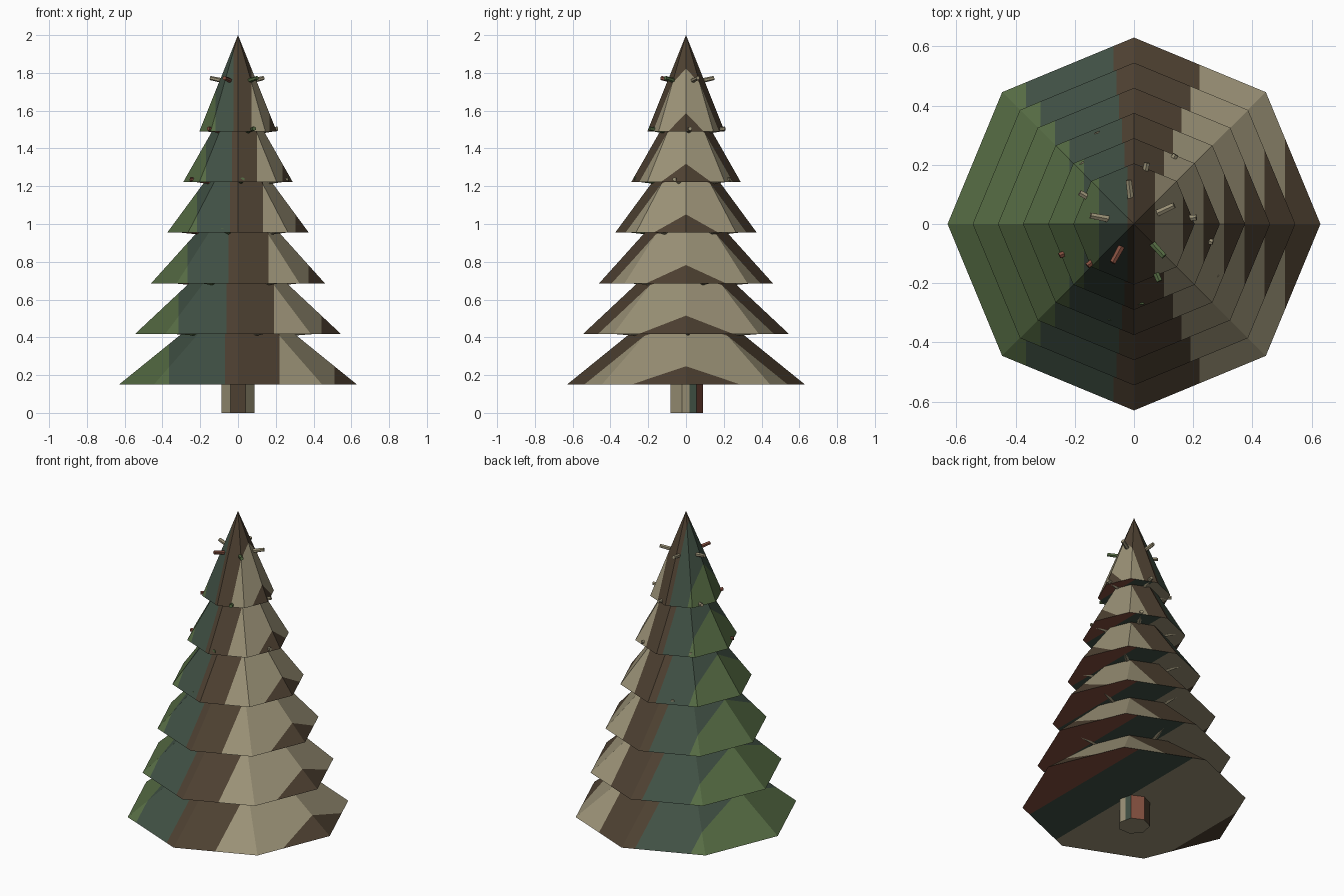
import bpy, bmesh, math
from mathutils import Vector, Matrix

if "Cube" in bpy.data.objects:
    bpy.data.objects.remove(bpy.data.objects["Cube"])


def srgb(r, g, b):
    lin = [((c / 255 + 0.055) / 1.055) ** 2.4 for c in (r, g, b)]
    return (*lin, 1)


COLOURS = {
    "leaf_green": srgb(86, 108, 68),
    "dull_teal": srgb(64, 80, 68),
    "dark_brown": srgb(77, 64, 49),
    "pale_tan": srgb(154, 145, 118),
    "red_brown": srgb(130, 78, 62),
}
MATS = []
for name, col in COLOURS.items():
    m = bpy.data.materials.new(name)
    m.diffuse_color = col
    m.use_nodes = True
    m.node_tree.nodes["Principled BSDF"].inputs["Base Color"].default_value = m.diffuse_color
    MATS.append(m)
GREEN, TEAL, BROWN, TAN, RED = range(5)


def finish(bm, name):
    mesh = bpy.data.meshes.new(name)
    for m in MATS:
        mesh.materials.append(m)
    bm.to_mesh(mesh)
    bm.free()
    ob = bpy.data.objects.new(name, mesh)
    bpy.context.collection.objects.link(ob)
    return ob


def band(bm, pick, cuts, colours, radius):
    """Cut the picked faces by planes across x and colour the strips."""
    for c in cuts:
        faces = [f for f in bm.faces if pick(f)]
        geom = set(faces)
        for f in faces:
            geom.update(f.edges)
            geom.update(f.verts)
        bmesh.ops.bisect_plane(bm, geom=list(geom), dist=1e-5,
                               plane_co=(c * radius, 0, 0), plane_no=(1, 0, 0))
    bm.normal_update()
    for f in bm.faces:
        if pick(f):
            x = f.calc_center_median().x / radius
            f.material_index = colours[sum(x > c for c in cuts)]


# Trunk: seven sides, one side split where its colour changes
bm = bmesh.new()
pts = []
for k in range(7):
    a = math.pi / 2 - k * math.tau / 7
    pts.append(Vector((0.09 * math.cos(a), 0.09 * math.sin(a), 0)))
pts.insert(2, (pts[1] + pts[2]) / 2)
low = [bm.verts.new(p) for p in pts]
high = [bm.verts.new(p + Vector((0, 0, 0.4))) for p in pts]
side_cols = [RED, TEAL, TAN, TAN, BROWN, TAN, TAN, BROWN]
for i, c in enumerate(side_cols):
    j = (i + 1) % 8
    bm.faces.new((low[j], low[i], high[i], high[j])).material_index = c
bm.faces.new(low).material_index = TAN
bm.faces.new(high[::-1]).material_index = TAN
bmesh.ops.recalc_face_normals(bm, faces=bm.faces[:])
finish(bm, "trunk")

# Six eight-sided tiers, each with five short twigs
H = 0.51
for t in range(6):
    R = 0.63 - 0.085 * t
    z = 0.15 + 0.268 * t
    bm = bmesh.new()
    bmesh.ops.create_cone(bm, cap_ends=True, cap_tris=False, segments=8,
                          radius1=R, radius2=0, depth=H)
    bmesh.ops.remove_doubles(bm, verts=bm.verts[:], dist=1e-5)
    bm.normal_update()
    band(bm, lambda f: f.normal.z > -0.5, (-0.58, -0.11, 0.35, 0.81),
         (GREEN, TEAL, BROWN, TAN, BROWN), R)
    band(bm, lambda f: f.normal.z < -0.5, (-0.81, 0.11, 0.58),
         (BROWN, TAN, TEAL, RED), R)
    tier = finish(bm, f"foliage_tier_{t + 1}")
    tier.location.z = z + H / 2

    bm = bmesh.new()
    for i, c in enumerate((TAN, TAN, TAN, RED, GREEN)):
        a = math.radians(25 - 19 * (5 - t) + 72 * i)
        out = Vector((math.cos(a), math.sin(a), 0))
        p0 = out * R * 0.35 + Vector((0, 0, z + 0.266))
        p1 = out * R * 0.73 + Vector((0, 0, z + 0.283))
        d = p1 - p0
        old = set(bm.faces)
        mat = Matrix.Translation((p0 + p1) / 2) @ d.to_track_quat('Z', 'Y').to_matrix().to_4x4()
        bmesh.ops.create_cone(bm, cap_ends=True, segments=6, radius1=0.013,
                              radius2=0.011, depth=d.length, matrix=mat)
        for f in bm.faces:
            if f not in old:
                f.material_index = c
    finish(bm, f"twigs_{t + 1}")
